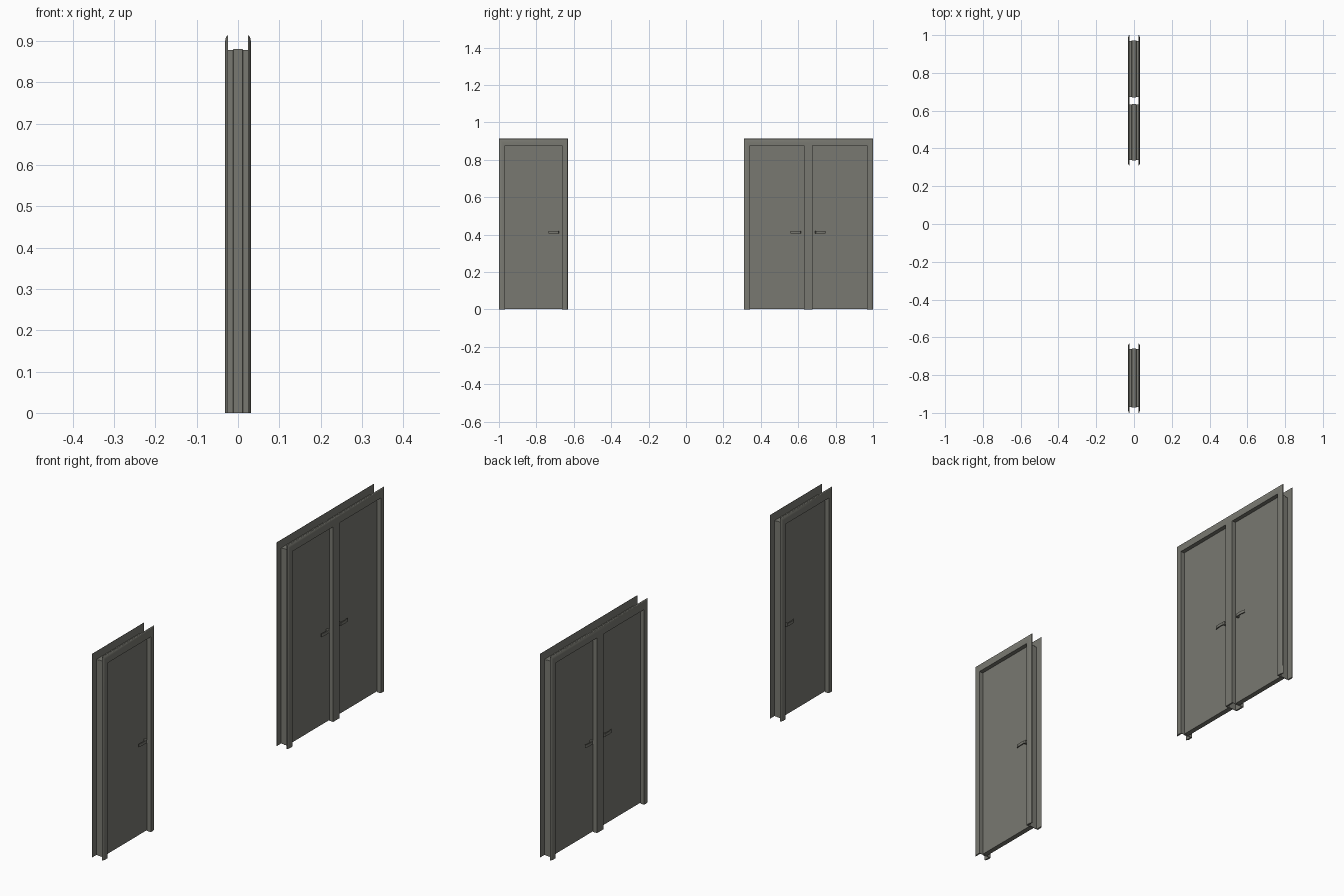
import bpy, bmesh
from mathutils import Vector

cube = bpy.data.objects.get("Cube")
if cube:
    bpy.data.objects.remove(cube)

paint = bpy.data.materials.new("olive grey paint")
paint.use_nodes = True
colour = (0.19, 0.19, 0.165, 1)
paint.diffuse_color = colour
paint.node_tree.nodes["Principled BSDF"].inputs["Base Color"].default_value = colour

TOP = 0.876      # height of the openings
HEAD = 1.2       # the head casing is wider than the side casings
LEAF = 0.011     # half thickness of a leaf


def finish(name, bm, smooth=False):
    bmesh.ops.recalc_face_normals(bm, faces=bm.faces)
    mesh = bpy.data.meshes.new(name)
    bm.to_mesh(mesh)
    bm.free()
    ob = bpy.data.objects.new(name, mesh)
    bpy.context.collection.objects.link(ob)
    mesh.materials.append(paint)
    if smooth:
        bpy.ops.object.select_all(action='DESELECT')
        ob.select_set(True)
        bpy.context.view_layer.objects.active = ob
        bpy.ops.object.shade_smooth_by_angle()
    return ob


def box(name, lo, hi):
    bm = bmesh.new()
    bmesh.ops.create_cube(bm, size=1)
    lo, hi = Vector(lo), Vector(hi)
    for v in bm.verts:
        v.co = (lo + hi) / 2 + v.co * (hi - lo)
    return finish(name, bm)


def surround(name, profile, y0, y1, head=1.0, smooth=False):
    """Sweep an (outward, x) profile up, across and down an opening."""
    bm = bmesh.new()
    rings = []
    for y, side, z, up in ((y0, -1, 0, 0), (y0, -1, TOP, head),
                           (y1, 1, TOP, head), (y1, 1, 0, 0)):
        rings.append([bm.verts.new((x, y + side * u, z + up * u)) for u, x in profile])
    n = len(profile)
    for a, b in zip(rings, rings[1:]):
        for i in range(n):
            j = (i + 1) % n
            bm.faces.new((a[i], a[j], b[j], b[i]))
    bm.faces.new(rings[0])
    bm.faces.new(rings[-1])
    return finish(name, bm, smooth)


# Rounded face casing
CASING = [(0, 0.024), (0, 0.031), (0.012, 0.0315), (0.02, 0.031),
          (0.026, 0.0295), (0.03, 0.027), (0.0315, 0.024)]
# Thin lining, stepped out around the leaf
half = [(0, 0.025), (0, LEAF + 0.001), (0.0025, LEAF)]
inner = half + [(u, -x) for u, x in reversed(half)]
outer = [(u + 0.0015, x) for u, x in reversed(inner)]
LINING = inner + outer


def casings(name, y0, y1):
    for label, s in (("front", 1), ("rear", -1)):
        surround(f"{name}_{label}_casing", [(u, x * s) for u, x in CASING],
                 y0, y1, HEAD, True)


def handle(name, y, d, s):
    """Lever with its neck at y, pointing along d, on the s side of the leaf."""
    path = [(0, 0.010), (0, 0.022), (0.004, 0.026), (0.03, 0.027), (0.05, 0.025),
            (0.056, 0.022), (0.055, 0.020), (0.03, 0.023), (0.009, 0.022),
            (0.008, 0.010)]
    bm = bmesh.new()
    face = bm.faces.new([bm.verts.new((x * s, y + d * t, 0.407)) for t, x in path])
    ext = bmesh.ops.extrude_face_region(bm, geom=[face])["geom"]
    moved = [g for g in ext if isinstance(g, bmesh.types.BMVert)]
    bmesh.ops.translate(bm, vec=(0, 0, 0.013), verts=moved)
    finish(name, bm, True)


def door(name, y0, y1, lock):
    surround(name + "_lining", LINING, y0, y1)
    box(name + "_leaf", (-LEAF, y0 - 0.001, 0.003), (LEAF, y1 + 0.001, TOP + 0.001))
    y = y1 - 0.016 if lock > 0 else y0 + 0.016
    for label, s in (("front", 1), ("rear", -1)):
        handle(f"{name}_{label}_handle", y, -lock, s)


# Single door
casings("single", -0.9685, -0.663)
door("single", -0.9685, -0.663, 1)

# Pair of doors sharing a central post
casings("double", 0.341, 0.9685)
door("double_near", 0.341, 0.631, 1)
door("double_far", 0.675, 0.9685, -1)
for label, s in (("front", 1), ("rear", -1)):
    a, b = sorted((0.024 * s, 0.031 * s))
    box(f"post_{label}_cover", (a, 0.631, 0), (b, 0.675, TOP + 0.005))
